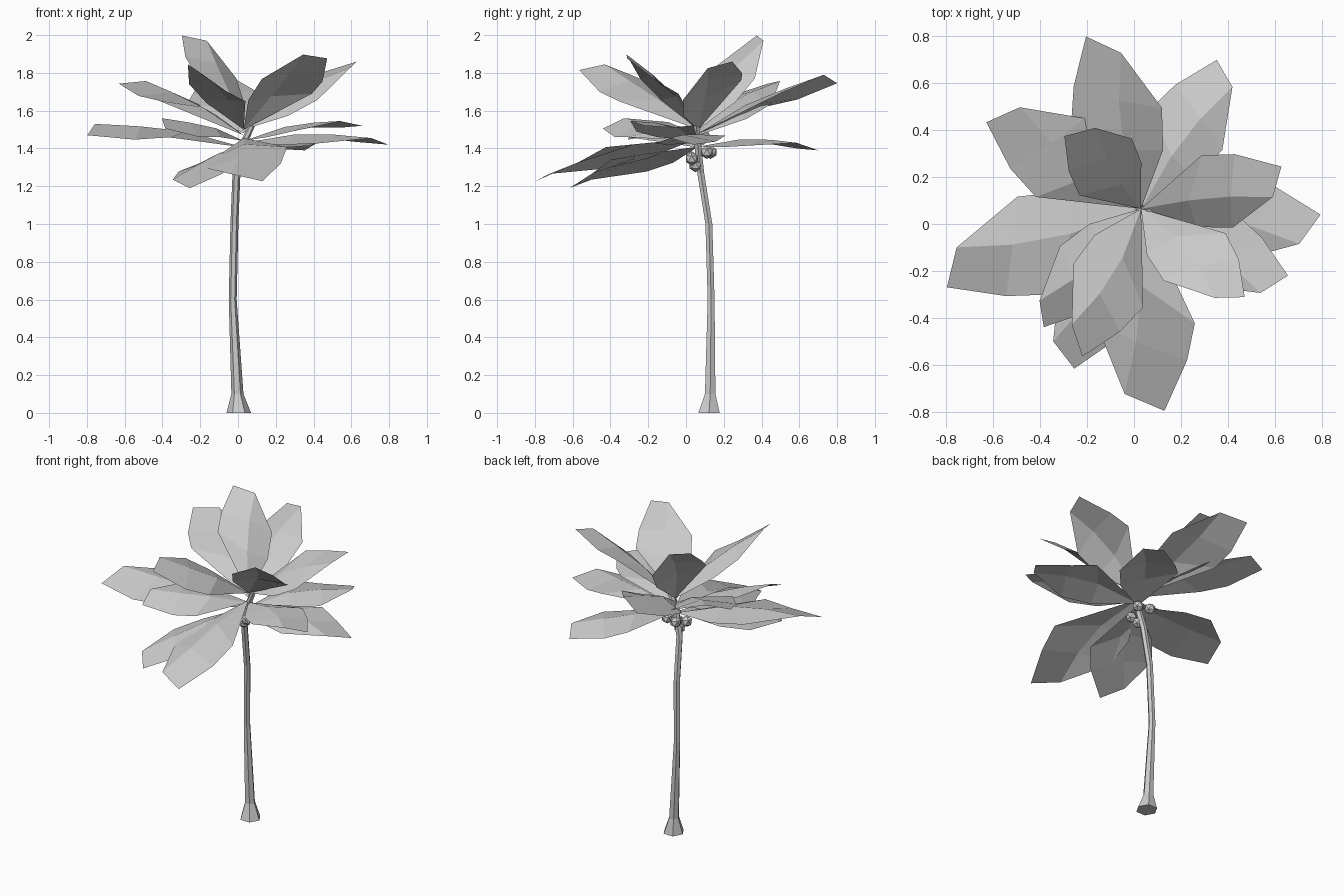
import bpy, bmesh, math
from mathutils import Vector

def make_object(name, bm):
    me = bpy.data.meshes.new(name)
    bm.to_mesh(me)
    bm.free()
    ob = bpy.data.objects.new(name, me)
    bpy.context.collection.objects.link(ob)
    return ob

# Trunk: hexagonal rings along a bent path (x, y, z, radius)
path = [(0.004, .122, 0, .065), (-.003, .128, .1, .032), (-.028, .133, .6, .021),
        (-.019, .121, 1.0, .021), (-.008, .078, 1.27, .021),
        (.035, .06, 1.44, .021), (.073, .055, 1.52, .017)]
bm = bmesh.new()
rings = []
for x, y, z, r in path:
    rings.append([bm.verts.new((x + r * math.cos(k * math.pi / 3),
                                y + r * math.sin(k * math.pi / 3), z)) for k in range(6)])
for a, b in zip(rings, rings[1:]):
    for k in range(6):
        j = (k + 1) % 6
        bm.faces.new((a[k], a[j], b[j], b[k]))
bm.faces.new(rings[0][::-1])
bm.faces.new(rings[-1])
make_object("trunk", bm)

# Frond template: along, sideways and up, as fractions of the rib length
template = [(0, 0, 0),
            (.36, -.155, -.07), (.40, .03, .06), (.57, .32, .12),    # wide row
            (.63, -.18, -.075), (.71, .03, .045), (.785, .305, .06),  # outer row
            (1, 0, 0), None]                                          # rib tip, side tip
faces = [(0, 1, 2), (0, 2, 3), (1, 4, 5, 2), (2, 5, 6, 3), (4, 7, 5), (5, 7, 8, 6)]

def frond(i, height, rib_tip, side_tip):
    p, t = Vector(rib_tip), Vector(side_tip)
    base = Vector((.03, .065, height))
    length = (p - base).length
    e1 = (p - base).normalized()
    d = t - base
    e2 = (d - e1 * d.dot(e1)).normalized()
    e3 = e1.cross(e2)
    bm = bmesh.new()
    vs = []
    for c in template:
        co = t if c is None else base + length * (e1 * c[0] + e2 * c[1] + e3 * c[2])
        vs.append(bm.verts.new(co))
    for f in faces:
        bm.faces.new([vs[k] for k in f])
    make_object(f"frond_{i}", bm)

# Fronds: base height, rib tip and side tip of each
fronds = [
    (1.50, (-.165, .41, 1.97), (-.297, .375, 1.998)),
    (1.50, (-.265, -.43, 1.845), (-.22, -.565, 1.815)),
    (1.50, (.345, -.315, 1.897), (.472, -.312, 1.877)),
    (1.50, (.592, .115, 1.825), (.629, .245, 1.86)),
    (1.47, (-.487, .498, 1.757), (-.63, .434, 1.743)),
    (1.48, (-.055, .73, 1.79), (-.205, .80, 1.745)),
    (1.41, (.42, .585, 1.43), (.353, .70, 1.39)),
    (1.43, (.705, -.085, 1.455), (.796, .04, 1.42)),
    (1.44, (.54, -.294, 1.545), (.657, -.22, 1.52)),
    (1.405, (-.757, -.10, 1.53), (-.798, -.27, 1.47)),
    (1.44, (-.403, -.327, 1.56), (-.385, -.44, 1.505)),
    (1.41, (-.345, -.50, 1.235), (-.255, -.617, 1.19)),
    (1.455, (-.04, -.725, 1.265), (.13, -.797, 1.227)),
]
for i, spec in enumerate(fronds):
    frond(i + 1, *spec)

# Faceted coconuts clustered below the crown
nuts = [(.045, .03, 1.345), (-.025, .03, 1.35), (.01, .05, 1.31), (.06, .11, 1.38), (-.015, .13, 1.38)]
for i, c in enumerate(nuts):
    bm = bmesh.new()
    bmesh.ops.create_icosphere(bm, subdivisions=1, radius=.036)
    bmesh.ops.translate(bm, verts=bm.verts, vec=c)
    make_object(f"coconut_{i + 1}", bm)
